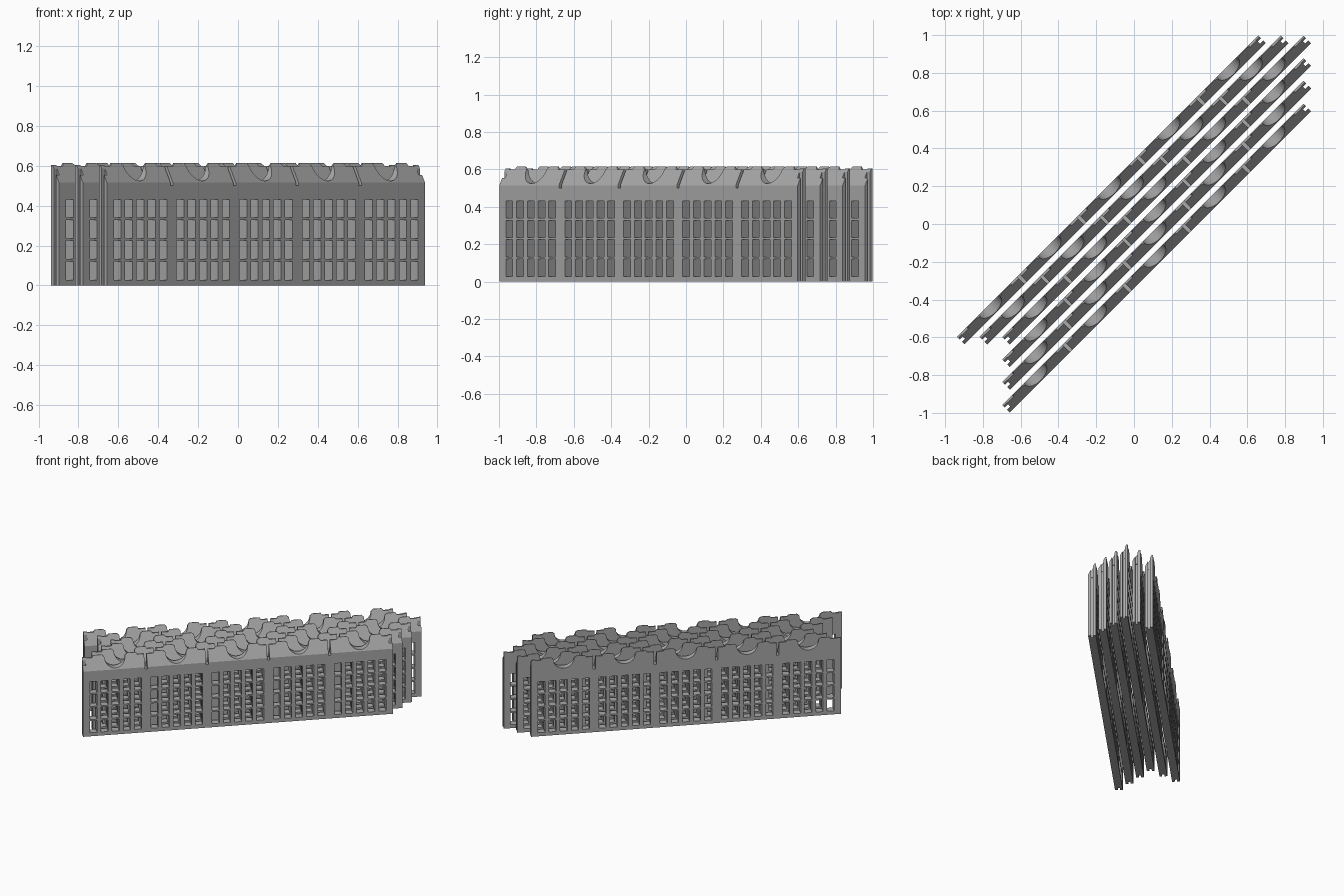
import bpy, bmesh, math
from mathutils import Vector

if "Cube" in bpy.data.objects:
    bpy.data.objects.remove(bpy.data.objects["Cube"], do_unlink=True)

HALF_T = 0.0285          # half thickness of a panel
PITCH = 0.4455           # length of one module
BODY = 1.10              # half length without the end fins
END = 1.128
SHOULDER, CREST = 0.515, 0.605

grey = bpy.data.materials.new("mid_grey")
grey.use_nodes = True
grey.diffuse_color = (0.4, 0.4, 0.4, 1)
grey.node_tree.nodes["Principled BSDF"].inputs["Base Color"].default_value = (0.4, 0.4, 0.4, 1)


def extrude_back(bm, faces, depth):
    """Give flat faces a thickness along +y."""
    res = bmesh.ops.extrude_face_region(bm, geom=faces, use_keep_orig=True)
    moved = [g for g in res["geom"] if isinstance(g, bmesh.types.BMVert)]
    bmesh.ops.translate(bm, verts=moved, vec=(0, depth, 0))
    bmesh.ops.recalc_face_normals(bm, faces=bm.faces[:])


def to_mesh(bm, name):
    me = bpy.data.meshes.new(name)
    bm.to_mesh(me)
    bm.free()
    me.materials.append(grey)
    return me


def slotted_panel():
    """Long plate with five groups of five slot columns, four rows each."""
    xs = [-BODY]
    for m in range(-2, 3):
        for c in range(-2, 3):
            mid = m * PITCH + c * 0.081
            xs += [mid - 0.026, mid + 0.026]
    xs.append(BODY)
    zs = [0]
    for r in range(4):
        zs += [0.028 + r * 0.104, 0.028 + r * 0.104 + 0.092]
    zs.append(0.5)
    bm = bmesh.new()
    grid = {}

    def vert(i, j):
        if (i, j) not in grid:
            grid[i, j] = bm.verts.new((xs[i], -HALF_T, zs[j]))
        return grid[i, j]

    for i in range(len(xs) - 1):
        for j in range(len(zs) - 1):
            if i % 2 and j % 2:
                continue                       # open slot
            bm.faces.new([vert(i, j), vert(i + 1, j), vert(i + 1, j + 1), vert(i, j + 1)])
    extrude_back(bm, bm.faces[:], 2 * HALF_T)
    return to_mesh(bm, "slotted_panel")


def slope_cut(bm):
    """Slice the front upper edge away to leave a sloping roof."""
    bmesh.ops.bisect_plane(bm, geom=bm.verts[:] + bm.edges[:] + bm.faces[:],
                           plane_co=(0, -HALF_T, SHOULDER),
                           plane_no=Vector((0, SHOULDER - CREST, 2 * HALF_T - 0.01)).normalized(),
                           clear_outer=True)
    edges = [e for e in bm.edges if e.is_boundary]
    bmesh.ops.holes_fill(bm, edges=edges, sides=0)
    bmesh.ops.recalc_face_normals(bm, faces=bm.faces[:])


def roof_segment():
    """Module crest with two raised teeth and a half-round saddle between."""
    h, r = PITCH / 2 - 0.009, 0.076
    side = [(h, 0.5), (h, 0.6), (0.165, 0.6), (0.155, 0.615), (0.092, 0.615)]
    arc = [(r * math.cos(a), 0.6 - r * math.sin(a))
           for a in (math.pi * k / 16 for k in range(17))]
    outline = side + arc + [(-x, z) for x, z in reversed(side)]
    bm = bmesh.new()
    face = bm.faces.new([bm.verts.new((x, -HALF_T, z)) for x, z in outline])
    extrude_back(bm, [face], 2 * HALF_T)
    slope_cut(bm)
    return to_mesh(bm, "roof_segment")


def end_fins():
    """Pairs of fins that form the open groove at both ends."""
    bm = bmesh.new()
    thick = 0.02
    for sx in (-1, 1):
        for y in (-HALF_T + thick / 2, HALF_T - thick / 2):
            res = bmesh.ops.create_cube(bm, size=1)
            bmesh.ops.scale(bm, verts=res["verts"], vec=(END - BODY, thick, CREST))
            bmesh.ops.translate(bm, verts=res["verts"],
                                vec=(sx * (END + BODY) / 2, y, CREST / 2))
    slope_cut(bm)
    return to_mesh(bm, "end_fins")


def place(name, mesh, parent, x=0.0):
    ob = bpy.data.objects.new(name, mesh)
    bpy.context.collection.objects.link(ob)
    ob.parent = parent
    ob.location.x = x


panel, roof, fins = slotted_panel(), roof_segment(), end_fins()

# Six parallel barriers, staggered on the diagonal
centres = [(0.12, -0.18), (0.12, -0.06), (0.12, 0.06), (0.12, 0.18), (0, 0.18), (-0.12, 0.18)]
for n, (cx, cy) in enumerate(centres, 1):
    barrier = bpy.data.objects.new(f"barrier_{n}", panel)
    bpy.context.collection.objects.link(barrier)
    barrier.location = (cx, cy, 0)
    barrier.rotation_euler.z = math.radians(45)
    place(f"end_fins_{n}", fins, barrier)
    for m in range(-2, 3):
        place(f"roof_segment_{n}_{m + 3}", roof, barrier, m * PITCH)
